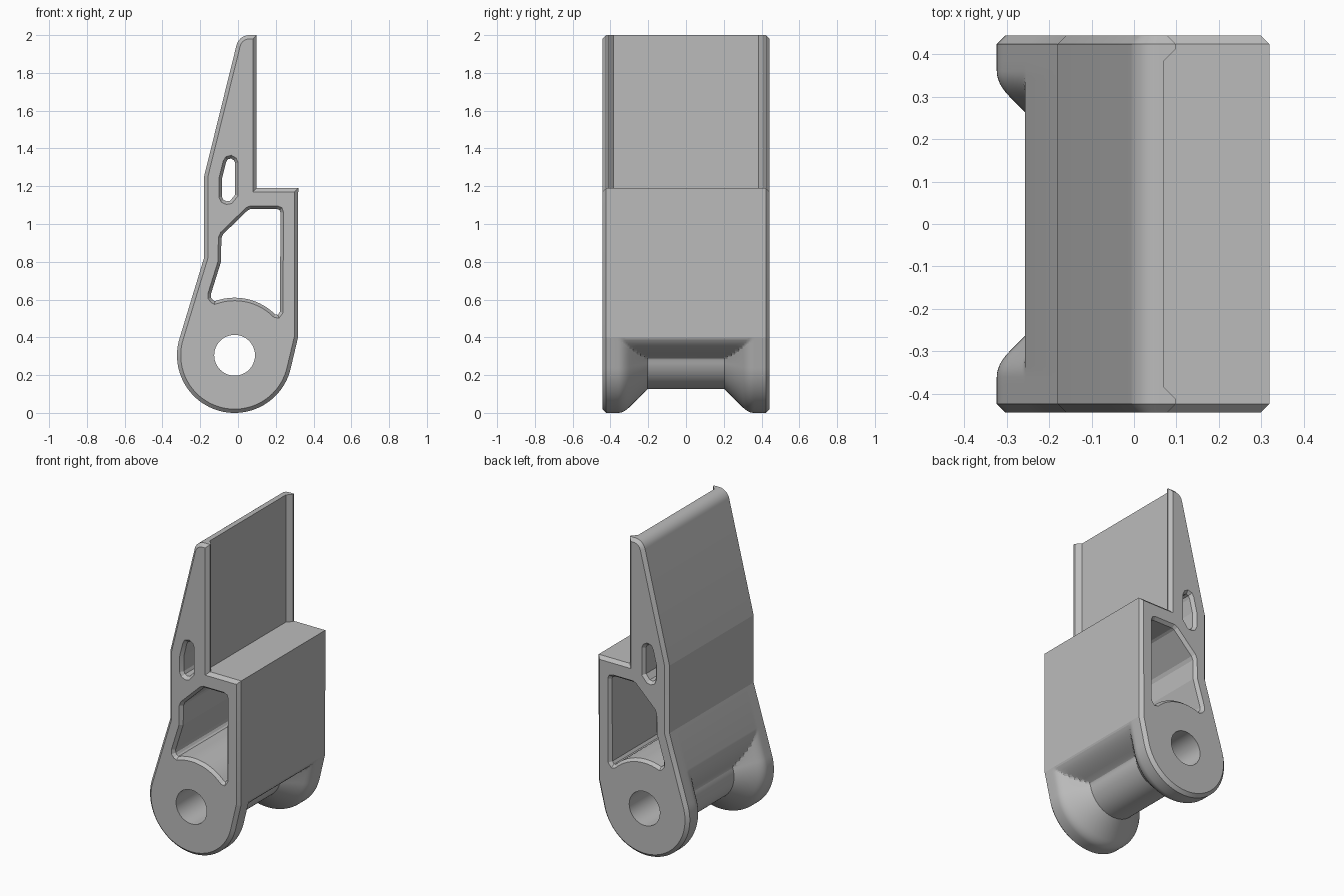
import bpy
import bmesh
from math import sin, cos, radians, hypot
from mathutils import Vector

cube = bpy.data.objects.get("Cube")
if cube:
    bpy.data.objects.remove(cube, do_unlink=True)

# One plain grey
grey = bpy.data.materials.new("plain grey")
grey.use_nodes = True
colour = (0.5, 0.5, 0.5, 1)
grey.diffuse_color = colour
grey.node_tree.nodes["Principled BSDF"].inputs["Base Color"].default_value = colour

CX, CZ = -0.018, 0.305          # pivot axis
R, WAIST = 0.305, 0.178         # lug and waist radii
HALF, CHAMFER = 0.443, 0.02


def polar(r, deg, cx=CX, cz=CZ):
    return (cx + r * cos(radians(deg)), cz + r * sin(radians(deg)))


def offset(points, dist):
    """Move a counter-clockwise outline outward by dist with mitred corners."""
    out = []
    for i, p in enumerate(points):
        p = Vector(p)
        a = (p - Vector(points[i - 1])).normalized()
        b = (Vector(points[(i + 1) % len(points)]) - p).normalized()
        na, nb = Vector((a.y, -a.x)), Vector((b.y, -b.x))
        out.append(p + (na + nb) * dist / max(1 + na.dot(nb), 0.3))
    return out


def loft(name, sections):
    """Skin matching (y, outline) sections and cap both ends."""
    bm = bmesh.new()
    rings = [[bm.verts.new((p[0], y, p[1])) for p in pts] for y, pts in sections]
    n = len(rings[0])
    for low, high in zip(rings, rings[1:]):
        for i in range(n):
            j = (i + 1) % n
            bm.faces.new((low[i], low[j], high[j], high[i]))
    bm.faces.new(rings[0][::-1])
    bm.faces.new(rings[-1])
    bmesh.ops.recalc_face_normals(bm, faces=bm.faces)
    mesh = bpy.data.meshes.new(name)
    bm.to_mesh(mesh)
    bm.free()
    mesh.materials.append(grey)
    obj = bpy.data.objects.new(name, mesh)
    bpy.context.collection.objects.link(obj)
    return obj


# Body outline at a given distance from the middle
START, END = -229.2, 15.8
TANGENT_R, TANGENT_L = -13.3, -196.9


def smooth(t):
    t = min(max(t, 0), 1)
    return t * t * (3 - 2 * t)


def outline(y):
    s = max(0, 0.36 - abs(y))
    depth = s * s / 0.12 if s < 0.06 else s - 0.03
    lip = 0.099 - min(0.03, max(0, 0.413 - abs(y)))
    pts = []
    steps = 160
    for i in range(steps + 1):
        a = START + (END - START) * i / steps
        beyond = max(0, a - TANGENT_R, TANGENT_L - a)
        outer = R / cos(radians(beyond))
        k = max(smooth((a + 8) / (END + 8)), smooth((-198 - a) / (-198 - START)))
        inner = WAIST + (outer - WAIST) * k
        pts.append(polar(outer - min(depth, outer - inner), a))
    pts += [(0.319, 1.19), (lip, 1.19), (lip, 2.0)]
    pts += [polar(0.07, 90 + 76 * i / 9, 0.06, 1.93) for i in range(10)]
    pts += [(-0.18, 1.25), (-0.18, 0.82)]
    return pts


# Lofted body with chamfered ends and a waisted lug
half = [HALF - CHAMFER, 0.413, 0.383]
half += [0.36 - 0.01 * i for i in range(7)]
half += [0.28, 0.26, 0.24, 0.22, 0.203]
stations = [-y for y in half] + half[::-1]
end = offset(outline(HALF), -CHAMFER)
body = loft("bracket_body",
            [(-HALF, end)] + [(y, outline(y)) for y in stations] + [(HALF, end)])

# Openings through the body
bore = [polar(0.108, 7.5 * i) for i in range(48)]
slot = [(-0.085, 1.145), (-0.077, 1.128), (-0.06, 1.12), (-0.042, 1.123),
        (-0.015, 1.155), (-0.015, 1.322), (-0.022, 1.338), (-0.038, 1.347),
        (-0.055, 1.342), (-0.064, 1.325), (-0.085, 1.24)]
pocket = [polar(R, 110 - 5 * i) for i in range(14)]
pocket += [(0.21, 0.519), (0.222, 0.535),
           (0.225, 1.06), (0.22, 1.074), (0.205, 1.08), (0.068, 1.08),
           (0.052, 1.073), (-0.078, 0.947), (-0.088, 0.925), (-0.09, 0.8),
           (-0.143, 0.63), (-0.142, 0.61), (-0.133, 0.598)]


def cutter(name, pts, rim):
    far = 0.03
    wide = offset(pts, rim * (CHAMFER + far) / CHAMFER)
    edge = HALF - CHAMFER
    return loft(name, [(-HALF - far, wide), (-edge, pts), (edge, pts), (HALF + far, wide)])


bpy.context.view_layer.objects.active = body
for name, pts, rim in (("bore_cutter", bore, 0),
                       ("slot_cutter", slot, 0.016),
                       ("pocket_cutter", pocket, 0.016)):
    tool = cutter(name, pts, rim)
    tool.hide_render = True
    mod = body.modifiers.new(name, "BOOLEAN")
    mod.operation = "DIFFERENCE"
    mod.solver = "EXACT"
    mod.object = tool
    bpy.ops.object.modifier_apply(modifier=mod.name)
    bpy.data.objects.remove(tool, do_unlink=True)

# Smooth the curves, keep the folds crisp
for o in bpy.context.selected_objects:
    o.select_set(False)
body.select_set(True)
bpy.ops.object.shade_smooth_by_angle(angle=radians(12))
